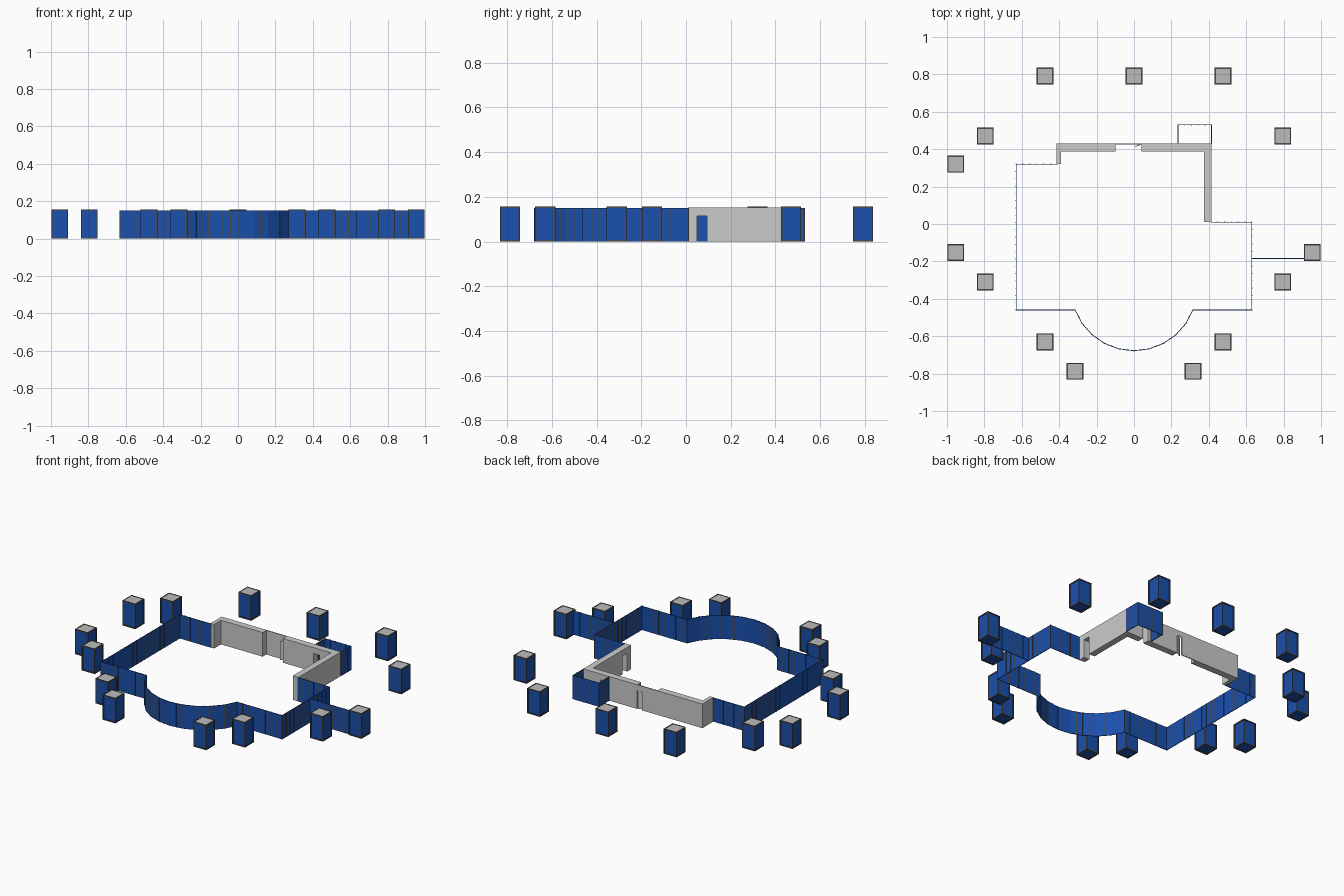
import bpy, bmesh
from math import sin, cos, asin, atan2, hypot
from mathutils import Matrix, Vector

if "Cube" in bpy.data.objects:
    bpy.data.objects.remove(bpy.data.objects["Cube"])


def material(name, color):
    m = bpy.data.materials.new(name)
    m.diffuse_color = (*color, 1)
    m.use_nodes = True
    m.node_tree.nodes["Principled BSDF"].inputs["Base Color"].default_value = m.diffuse_color
    return m


BLUE = material("blue_panel", (0.01, 0.08, 0.42))
DARK = material("dark_frame", (0.07, 0.07, 0.07))


def box(bm, lo, hi, mat=0):
    lo, hi = Vector(lo), Vector(hi)
    m = Matrix.Translation((lo + hi) / 2) @ Matrix.Diagonal((*(hi - lo), 1))
    for v in bmesh.ops.create_cube(bm, size=1, matrix=m)["verts"]:
        for f in v.link_faces:
            f.material_index = mat


def mesh_from(name, bm, mats=()):
    me = bpy.data.meshes.new(name)
    bm.to_mesh(me)
    bm.free()
    for m in mats:
        me.materials.append(m)
    return me


def add(name, me, loc=(0, 0, 0)):
    ob = bpy.data.objects.new(name, me)
    ob.location = loc
    bpy.context.collection.objects.link(ob)
    return ob


# Square cabin: blue core in a dark frame, grey roof inset in the top rails
W, H, T = 0.045, 0.157, 0.007
bm = bmesh.new()
box(bm, (-W + .003, -W + .003, .003), (W - .003, W - .003, H - .004), 0)
for sx in (-1, 1):
    for sy in (-1, 1):
        x, y = sorted((sx * W, sx * (W - T))), sorted((sy * W, sy * (W - T)))
        box(bm, (x[0], y[0], 0), (x[1], y[1], H), 1)
for z in (0, H - T):
    for s in (-1, 1):
        a, b = sorted((s * W, s * (W - T)))
        box(bm, (-W + T, a, z), (W - T, b, z + T), 1)
        box(bm, (a, -W + T, z), (b, W - T, z + T), 1)
box(bm, (-W + T, -W + T, H - .006), (W - T, W - T, H - .001), 2)
GREY = material("grey_roof", (0.5, 0.5, 0.5))
cabin = mesh_from("cabin", bm, (BLUE, DARK, GREY))
spots = [(.476, .792), (.795, .47), (.953, -.152), (.795, -.31), (.476, -.63), (.316, -.787)]
for x, y in spots:
    for s in (-1, 1):
        add("cabin", cabin, (s * x, y, 0))
add("cabin", cabin, (0, .792, 0))
add("cabin", cabin, (-.953, .32, 0))


# Fence: thin blue panels between slim dark posts, following a path
def fence(name, pts, pitch=0.0394, h=0.15):
    bm = bmesh.new()
    for (x0, y0), (x1, y1) in zip(pts, pts[1:]):
        length = hypot(x1 - x0, y1 - y0)
        n = max(1, round(length / pitch))
        seg = bmesh.new()
        box(seg, (0, -.002, 0), (length, .002, h), 0)
        for i in range(n + 1):
            c = i * length / n
            box(seg, (c - .002, -.003, 0), (c + .002, .003, h + .001), 1)
        seg.transform(Matrix.Translation((x0, y0, 0)) @ Matrix.Rotation(atan2(y1 - y0, x1 - x0), 4, 'Z'))
        tmp = mesh_from("tmp", seg)
        bm.from_mesh(tmp)
        bpy.data.meshes.remove(tmp)
    add(name, mesh_from(name, bm, (BLUE, DARK)))


R, CY = 0.3366, -0.341
half = asin(.315 / R)
arc = [(R * sin(half * i / 5), CY - R * cos(half * i / 5)) for i in range(-5, 6)]
fence("perimeter_fence", [(-.41, .32), (-.63, .32), (-.63, -.46)] + arc
      + [(.63, -.46), (.63, .01), (.41, .01)])
fence("side_fence", [(.63, -.185), (.91, -.185)])
fence("annex_fence", [(.235, .43), (.235, .53), (.415, .53), (.415, .43)])

# Grey building walls, with door openings left between blocks
Z, D = 0.152, 0.115
bm = bmesh.new()
box(bm, (-.415, .32, 0), (-.39, .388, Z))
box(bm, (-.415, .388, 0), (-.10, .43, Z))
box(bm, (-.10, .424, 0), (.005, .43, Z))
box(bm, (.005, .424, D), (.04, .43, Z))
box(bm, (.04, .388, 0), (.255, .43, Z))
box(bm, (.255, .388, D), (.295, .43, Z))
box(bm, (.295, .388, 0), (.415, .43, Z))
box(bm, (.375, .01, 0), (.415, .05, Z))
box(bm, (.375, .05, D), (.415, .095, Z))
box(bm, (.375, .095, 0), (.415, .388, Z))
add("building_walls", mesh_from("building_walls", bm))

# Door leaf standing ajar in the back doorway
bm = bmesh.new()
box(bm, (0, -.002, 0), (.034, .002, D))
door = add("back_door", mesh_from("back_door", bm), (.005, .412, 0))
door.rotation_euler.z = 0.45
